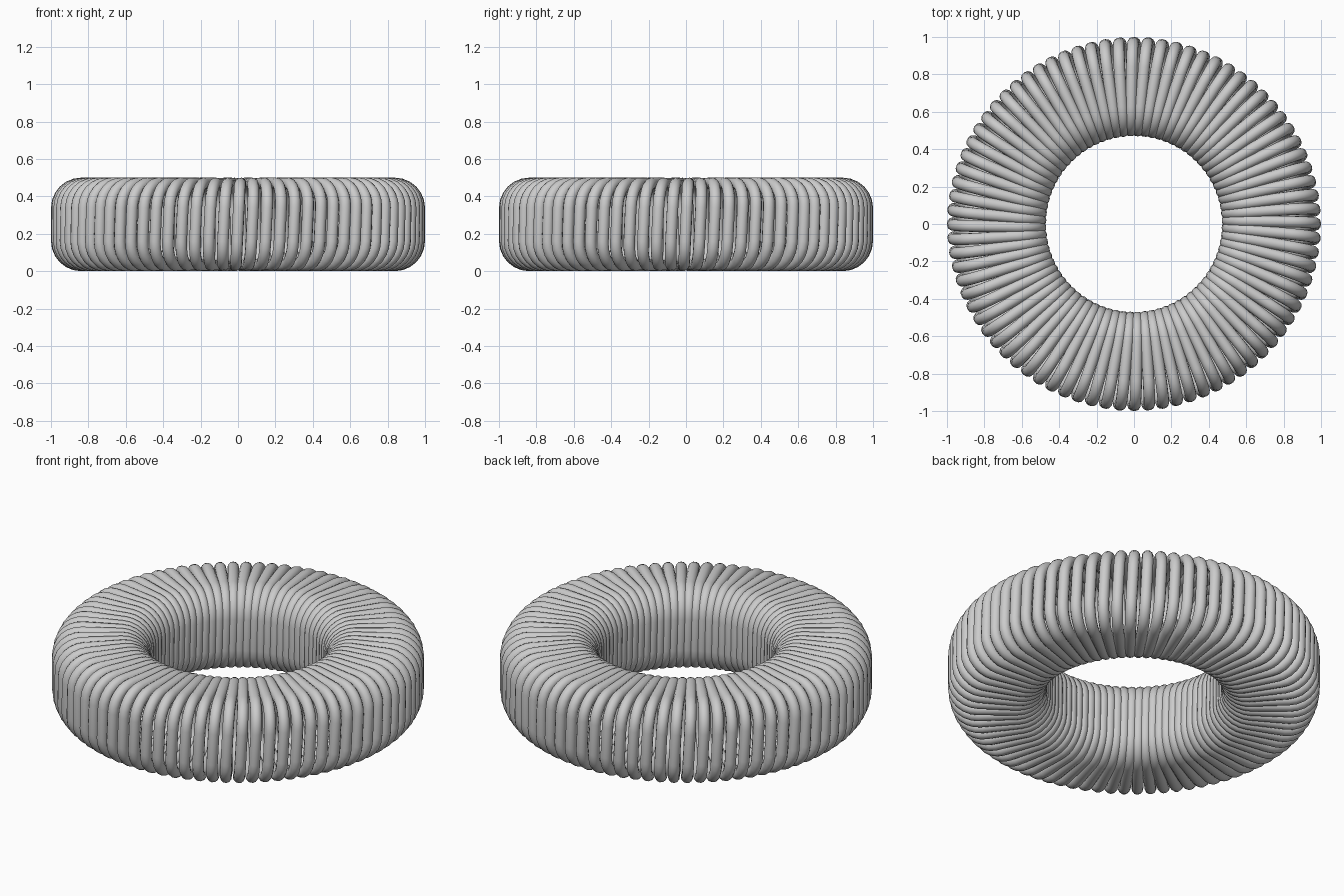
import bpy
import math

cube = bpy.data.objects.get("Cube")
if cube:
    bpy.data.objects.remove(cube)

TURNS = 80
WIRE = 0.031                # wire radius
R_IN, R_OUT = 0.50, 0.969   # centreline limits of the winding
HALF_H = 0.25 - WIRE
CORNER = 0.13
ARC_STEPS = 6

# Grey wire material
grey = bpy.data.materials.new("wire_grey")
grey.use_nodes = True
colour = (0.6, 0.6, 0.6, 1)
grey.diffuse_color = colour
grey.node_tree.nodes["Principled BSDF"].inputs["Base Color"].default_value = colour


def winding_profile():
    """Rounded rectangle (radius, height), starting mid outer wall, going up."""
    mid, half_w = (R_IN + R_OUT) / 2, (R_OUT - R_IN) / 2
    pts = [(R_OUT, 0.0)]
    for quarter, (sx, sz) in enumerate([(1, 1), (-1, 1), (-1, -1), (1, -1)]):
        cx, cz = mid + sx * (half_w - CORNER), sz * (HALF_H - CORNER)
        for i in range(ARC_STEPS + 1):
            a = (quarter + i / ARC_STEPS) * math.pi / 2
            pts.append((cx + CORNER * math.cos(a), cz + CORNER * math.sin(a)))
    return pts


# Fraction of one turn covered at each profile point, by distance travelled
profile = winding_profile()
lengths = [math.dist(p, profile[(i + 1) % len(profile)]) for i, p in enumerate(profile)]
total = sum(lengths)
fractions = [sum(lengths[:i]) / total for i in range(len(profile))]

# One continuous wire wound around the ring
curve = bpy.data.curves.new("coil_wire", "CURVE")
curve.dimensions = "3D"
curve.bevel_depth = WIRE
curve.bevel_resolution = 4
spline = curve.splines.new("POLY")
spline.points.add(TURNS * len(profile) - 1)
spline.use_cyclic_u = True
index = 0
for turn in range(TURNS):
    for (r, z), f in zip(profile, fractions):
        a = 2 * math.pi * (turn + f) / TURNS
        spline.points[index].co = (r * math.cos(a), r * math.sin(a), z + 0.25, 1)
        index += 1

coil = bpy.data.objects.new("coil_wire", curve)
curve.materials.append(grey)
bpy.context.collection.objects.link(coil)

# Turn the wire into a smooth mesh
bpy.ops.object.select_all(action="DESELECT")
coil.select_set(True)
bpy.context.view_layer.objects.active = coil
bpy.ops.object.convert(target="MESH")
bpy.ops.object.shade_smooth()
